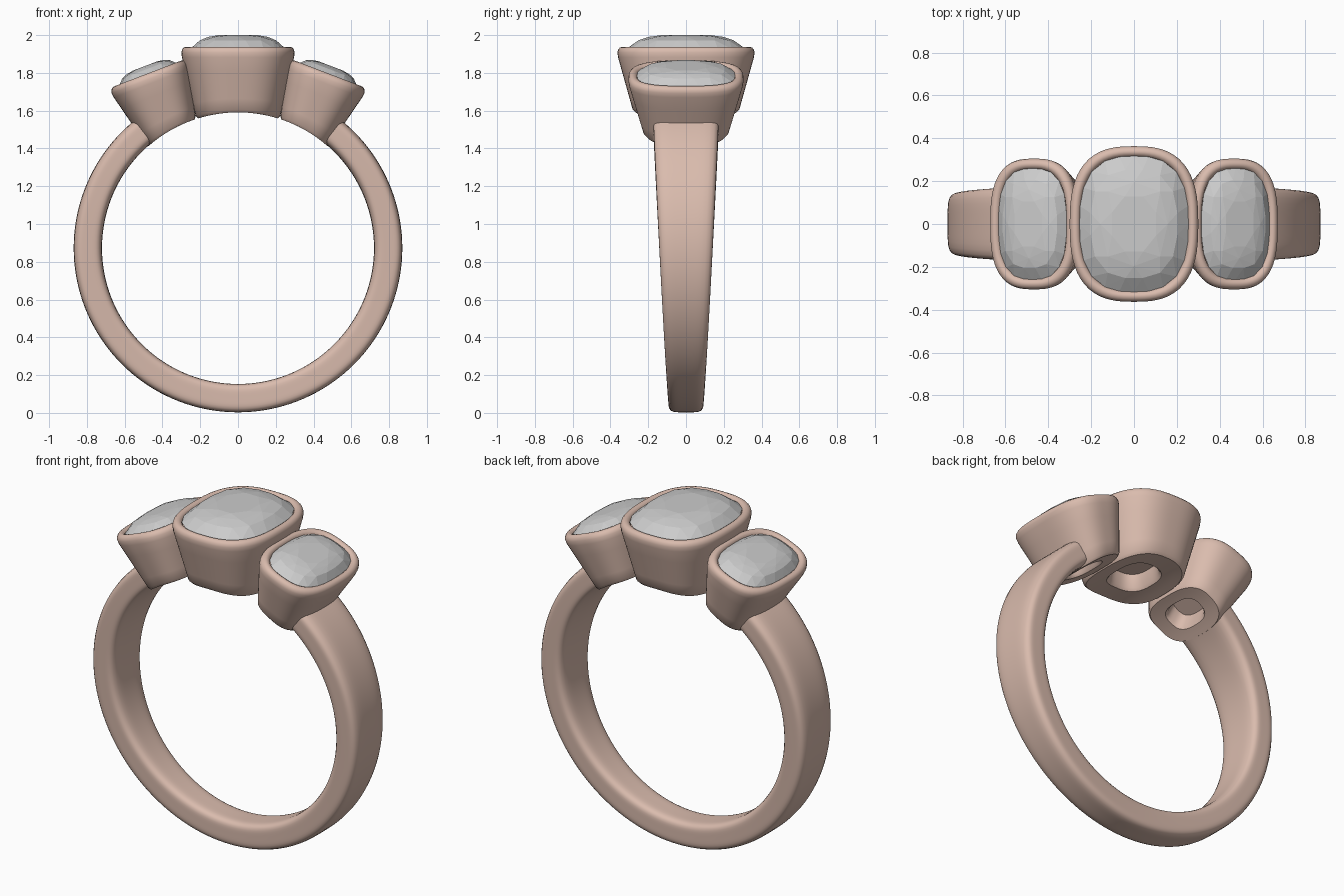
import bpy, bmesh
from math import sin, cos, pi, radians, sqrt
from mathutils import Matrix, Vector

if "Cube" in bpy.data.objects:
    bpy.data.objects.remove(bpy.data.objects["Cube"])

CZ, R_IN, R_OUT = 0.873, 0.72, 0.87     # finger-hole centre height and band radii

metal = bpy.data.materials.new("rose_metal")
metal.diffuse_color = (0.70, 0.50, 0.42, 1)
metal.use_nodes = True
metal.node_tree.nodes["Principled BSDF"].inputs["Base Color"].default_value = metal.diffuse_color


def superellipse(n, power):
    pts = []
    for i in range(n):
        t = 2 * pi * i / n
        c, s = cos(t), sin(t)
        k = (abs(c) ** power + abs(s) ** power) ** (-1 / power)
        pts.append((c * k, s * k))
    return pts


def finish(bm, name, mat=None, smooth=True):
    bmesh.ops.recalc_face_normals(bm, faces=bm.faces[:])
    me = bpy.data.meshes.new(name)
    bm.to_mesh(me)
    bm.free()
    ob = bpy.data.objects.new(name, me)
    bpy.context.collection.objects.link(ob)
    if mat:
        me.materials.append(mat)
    if smooth:
        bpy.ops.object.select_all(action='DESELECT')
        bpy.context.view_layer.objects.active = ob
        ob.select_set(True)
        bpy.ops.object.shade_smooth_by_angle(angle=radians(40))
    return ob


def loft(rings, name):
    bm = bmesh.new()
    vs = [[bm.verts.new(p) for p in ring] for ring in rings]
    n = len(vs[0])
    for a, b in zip(vs, vs[1:]):
        for i in range(n):
            j = (i + 1) % n
            bm.faces.new((a[i], a[j], b[j], b[i]))
    bm.faces.new(vs[0])
    bm.faces.new(vs[-1])
    return finish(bm, name, metal)


def make_band():
    # open arc, widening from the bottom to the shoulders
    section = superellipse(48, 5)
    mid, half_t = (R_IN + R_OUT) / 2, (R_OUT - R_IN) / 2
    gap, steps, rings = radians(38), 120, []
    for i in range(steps + 1):
        a = gap + (2 * pi - 2 * gap) * i / steps
        z = CZ + mid * cos(a)
        w = 0.092 + 0.082 * (max(z - 0.07, 0) / 1.45) ** 0.85
        rings.append([(sin(a) * (mid + half_t * u), w * v,
                       CZ + cos(a) * (mid + half_t * u)) for u, v in section])
    loft(rings, "band")


def make_setting(label, x, z, tilt, a, b, power, crown):
    M = Matrix.Translation((x, 0, z)) @ Matrix.Rotation(radians(tilt), 4, 'Y')
    down = M.to_3x3() @ Vector((0, 0, -1))

    def depth(px, py):
        # distance down to the finger hole cylinder
        q = M @ Vector((px, py, 0)) - Vector((0, 0, CZ))
        qd = q.x * down.x + q.z * down.z
        qq = q.x ** 2 + q.z ** 2 - (R_IN - 0.002) ** 2
        return -qd - sqrt(max(qd * qd - qq, 0))

    outline = superellipse(72, power)
    rings = []
    # rounded rim: (inset, depth)
    for inset, d in ((0.05, 0.045), (0.05, 0.02), (0.043, 0.007), (0.033, 0.001),
                     (0.024, 0), (0.013, 0.004), (0.004, 0.014), (0, 0.03), (0.003, 0.055)):
        rings.append([M @ Vector((u * (a - inset), v * (b - inset), -d)) for u, v in outline])
    # foot of the tapered wall
    foot = []
    for u, v in outline:
        h = 0.3
        for _ in range(8):
            px = u * (a - 0.003 - 0.235 * (h - 0.055))
            py = v * (b - 0.003 - 0.28 * (h - 0.055))
            h = depth(px, py)
        foot.append((px, py, h))
    for f in (0.25, 0.5, 0.75, 0.95):
        rings.append([M @ Vector((u * (a - 0.003) * (1 - f) + p[0] * f,
                                  v * (b - 0.003) * (1 - f) + p[1] * f,
                                  -(0.055 * (1 - f) + p[2] * f)))
                      for (u, v), p in zip(outline, foot)])
    # curved underside and central pit: (scale, rise)
    for s, rise in ((0.96, 0), (0.8, 0), (0.65, 0), (0.55, 0), (0.5, 0.015), (0.46, 0.09)):
        rings.append([M @ Vector((p[0] * s, p[1] * s, rise - depth(p[0] * s, p[1] * s)))
                      for p in foot])
    loft(rings, label + "_bezel")

    # faceted cushion stone
    bm = bmesh.new()
    ga, gb = a - 0.046, b - 0.046
    for n, s, zz, off in ((24, 1, -0.012, 0), (16, 0.8, 0.55 * crown, 0.5),
                          (8, 0.62, 0.85 * crown, 0), (8, 0.42, crown, 0.5),
                          (8, 0.5, -0.09, 0)):
        for i in range(n):
            t = 2 * pi * (i + off) / n
            c, q = cos(t), sin(t)
            k = s * (abs(c) ** power + abs(q) ** power) ** (-1 / power)
            bm.verts.new(M @ Vector((c * k * ga, q * k * gb, zz)))
    bmesh.ops.convex_hull(bm, input=bm.verts[:])
    finish(bm, label + "_stone", smooth=False)


make_band()
make_setting("centre", 0, 1.938, 0, 0.30, 0.363, 2.7, 0.062)
for side, name in ((-1, "left"), (1, "right")):
    make_setting(name, side * 0.478, 1.797, side * 21, 0.216, 0.305, 2.8, 0.042)
